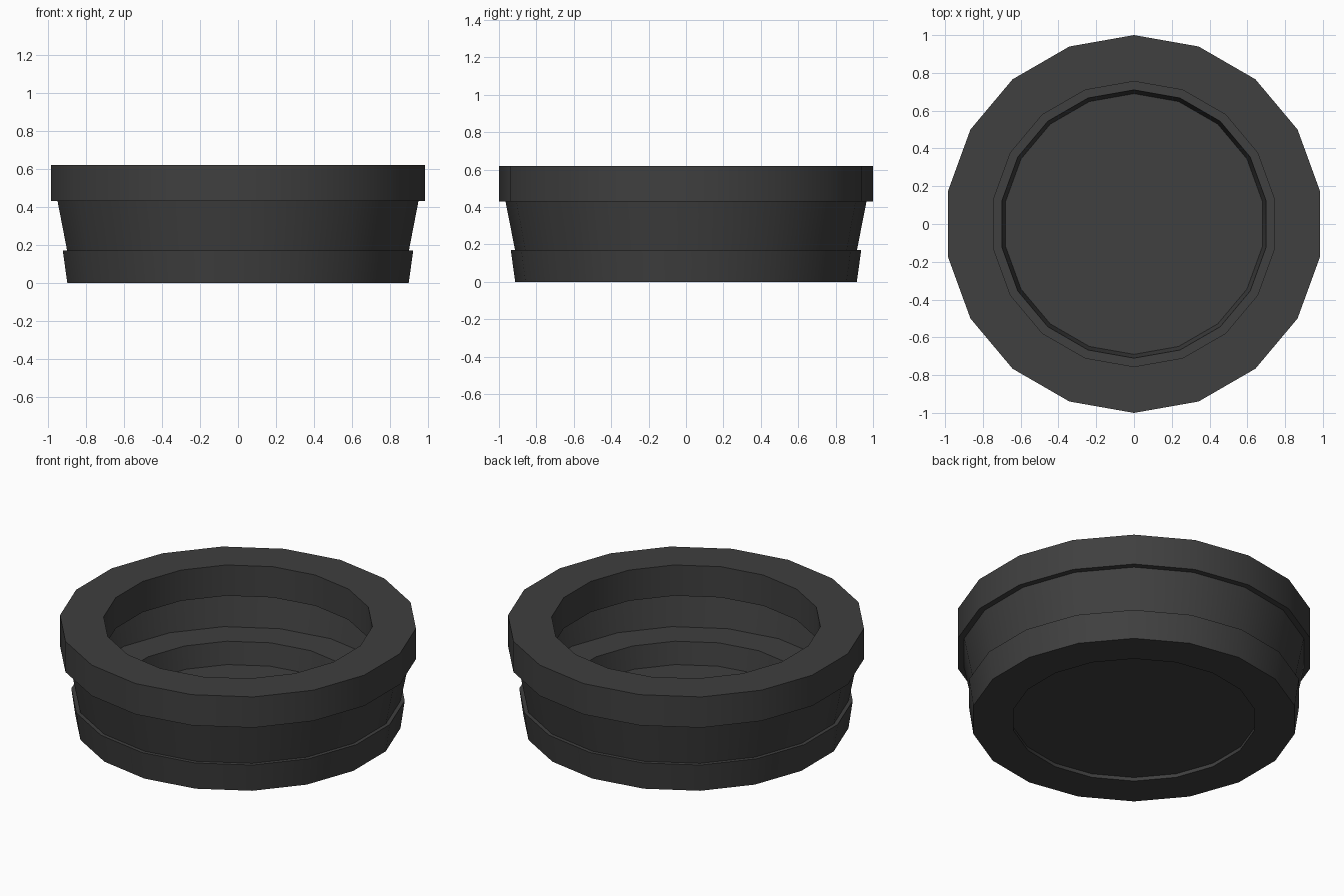
import bpy, bmesh, math

SIDES = 18

cube = bpy.data.objects.get("Cube")
if cube:
    bpy.data.objects.remove(cube, do_unlink=True)

mat = bpy.data.materials.new("charcoal")
mat.use_nodes = True
colour = (0.05, 0.05, 0.05, 1)
mat.diffuse_color = colour
mat.node_tree.nodes["Principled BSDF"].inputs["Base Color"].default_value = colour


def finish(name, bm):
    bmesh.ops.recalc_face_normals(bm, faces=bm.faces)
    mesh = bpy.data.meshes.new(name)
    bm.to_mesh(mesh)
    bm.free()
    mesh.materials.append(mat)
    obj = bpy.data.objects.new(name, mesh)
    bpy.context.collection.objects.link(obj)
    bpy.ops.object.select_all(action="DESELECT")
    obj.select_set(True)
    bpy.context.view_layer.objects.active = obj
    bpy.ops.object.shade_smooth_by_angle(angle=math.radians(30))


def ring(bm, radius, z):
    """One polygon loop with a corner on the +y axis."""
    verts = []
    for i in range(SIDES):
        a = math.pi / 2 + 2 * math.pi * i / SIDES
        verts.append(bm.verts.new((radius * math.cos(a), radius * math.sin(a), z)))
    return verts


def lathe(name, profile):
    """Revolve a closed (radius, z) section into a band."""
    bm = bmesh.new()
    loops = [ring(bm, r, z) for r, z in profile]
    for a, b in zip(loops, loops[1:] + loops[:1]):
        for i in range(SIDES):
            j = (i + 1) % SIDES
            bm.faces.new((a[i], a[j], b[j], b[i]))
    finish(name, bm)


# Heavy upper rim
lathe("top_rim", [(1, 0.43), (1, 0.62), (0.755, 0.62), (0.755, 0.43)])

# Thin flared wall joining rim and base
lathe("flared_wall", [(0.913, 0.165), (0.966, 0.435), (0.956, 0.435), (0.903, 0.165)])

# Thick base ring with an inner ledge
lathe("base_ring", [(0.913, 0), (0.937, 0.17), (0.71, 0.17), (0.685, 0)])

# Slightly recessed floor
bm = bmesh.new()
low, high = ring(bm, 0.69, 0.025), ring(bm, 0.69, 0.035)
bm.faces.new(low)
bm.faces.new(high)
for i in range(SIDES):
    j = (i + 1) % SIDES
    bm.faces.new((low[i], low[j], high[j], high[i]))
finish("floor_plate", bm)
